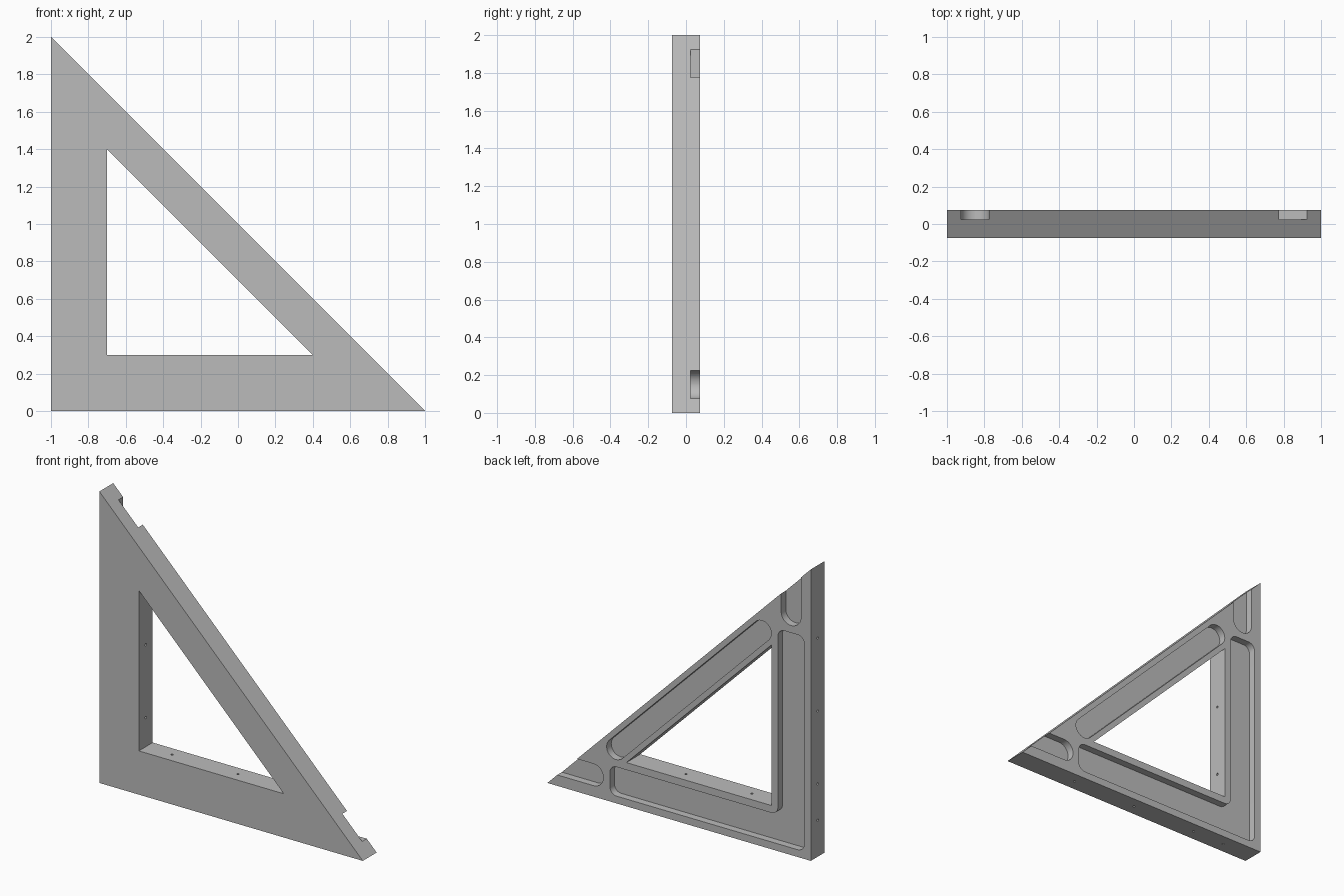
import bpy, bmesh, math
from mathutils import Vector, Matrix

cube = bpy.data.objects.get("Cube")
if cube:
    bpy.data.objects.remove(cube, do_unlink=True)

HALF = 0.075       # half thickness of the bracket
FLOOR = 0.025      # depth position of the pocket floors
HOLE_R = 0.008

grey = bpy.data.materials.new("plain grey")
grey.use_nodes = True
grey.diffuse_color = (0.5, 0.5, 0.5, 1)
grey.node_tree.nodes["Principled BSDF"].inputs["Base Color"].default_value = grey.diffuse_color


def finish(name, bm):
    bmesh.ops.recalc_face_normals(bm, faces=bm.faces)
    mesh = bpy.data.meshes.new(name)
    bm.to_mesh(mesh)
    bm.free()
    mesh.materials.append(grey)
    ob = bpy.data.objects.new(name, mesh)
    bpy.context.collection.objects.link(ob)
    return ob


def prism(name, outline, y0, y1):
    """Extrude an outline measured from the square corner along y."""
    bm = bmesh.new()
    face = bm.faces.new([bm.verts.new((p[0] - 1, y0, p[1])) for p in outline])
    ext = bmesh.ops.extrude_face_region(bm, geom=[face])
    verts = [g for g in ext["geom"] if isinstance(g, bmesh.types.BMVert)]
    bmesh.ops.translate(bm, verts=verts, vec=(0, y1 - y0, 0))
    return finish(name, bm)


def fillet(points, r, steps=10):
    """Round every right-angled corner of an outline."""
    pts = [Vector(p) for p in points]
    out = []
    for i, p in enumerate(pts):
        u = (pts[i - 1] - p).normalized()
        v = (pts[(i + 1) % len(pts)] - p).normalized()
        c = p + (u + v) * r
        for k in range(steps + 1):
            a = math.pi / 2 * k / steps
            out.append(c - (v * math.cos(a) + u * math.sin(a)) * r)
    return out


def slot(a, b, w):
    """Round-ended outline between two end centres."""
    a, b = Vector(a), Vector(b)
    d = (b - a).normalized() * w
    n = Vector((-d.y, d.x))
    return fillet([a - d - n, b + d - n, b + d + n, a - d + n], w * 0.998)


def swap(points):
    return [(p[1], p[0]) for p in points]


def hole(name, pos, length, upright):
    bm = bmesh.new()
    bmesh.ops.create_cone(bm, cap_ends=True, segments=12, radius1=HOLE_R,
                          radius2=HOLE_R, depth=length + 0.04)
    mid = length / 2
    if upright:
        m = Matrix.Translation((pos - 1, 0, mid))
    else:
        m = Matrix.Translation((mid - 1, 0, pos)) @ Matrix.Rotation(math.pi / 2, 4, 'Y')
    bmesh.ops.transform(bm, matrix=m, verts=bm.verts)
    return finish(name, bm)


# Triangular plate
plate = prism("triangular_bracket", [(0, 0), (2, 0), (0, 2)], -HALF, HALF)

# Window through the plate
cutters = [prism("window_cutter", [(0.3, 0.3), (1.4, 0.3), (0.3, 1.4)], -0.2, 0.2)]

# Back pockets: corner pocket, long diagonal pocket, two open end slots
corner = [(0.05, 0.05), (1.525, 0.05), (1.525, 0.25),
          (0.25, 0.25), (0.25, 1.525), (0.05, 1.525)]
end_slot = slot((1.65, 0.15), (2.1, 0.15), 0.075)
for name, outline in (("corner_pocket_cutter", fillet(corner, 0.05)),
                      ("diagonal_pocket_cutter", slot((0.37, 1.48), (1.48, 0.37), 0.07)),
                      ("lower_slot_cutter", end_slot),
                      ("upper_slot_cutter", swap(end_slot))):
    cutters.append(prism(name, outline, FLOOR, 0.2))

# Screw holes through both square edges
for upright in (False, True):
    for pos, length in ((0.25, 0.2), (0.5, 0.3), (1.0, 0.3), (1.5, 0.2)):
        cutters.append(hole("screw_hole_cutter", pos, length, upright))

# Cut everything out of the plate
bpy.ops.object.select_all(action='DESELECT')
bpy.context.view_layer.objects.active = plate
plate.select_set(True)
for c in cutters:
    c.hide_render = True
    mod = plate.modifiers.new(c.name, 'BOOLEAN')
    mod.operation = 'DIFFERENCE'
    mod.solver = 'EXACT'
    mod.object = c
    bpy.ops.object.modifier_apply(modifier=mod.name)
    bpy.data.objects.remove(c, do_unlink=True)

bpy.ops.object.shade_smooth_by_angle(angle=math.radians(35))
